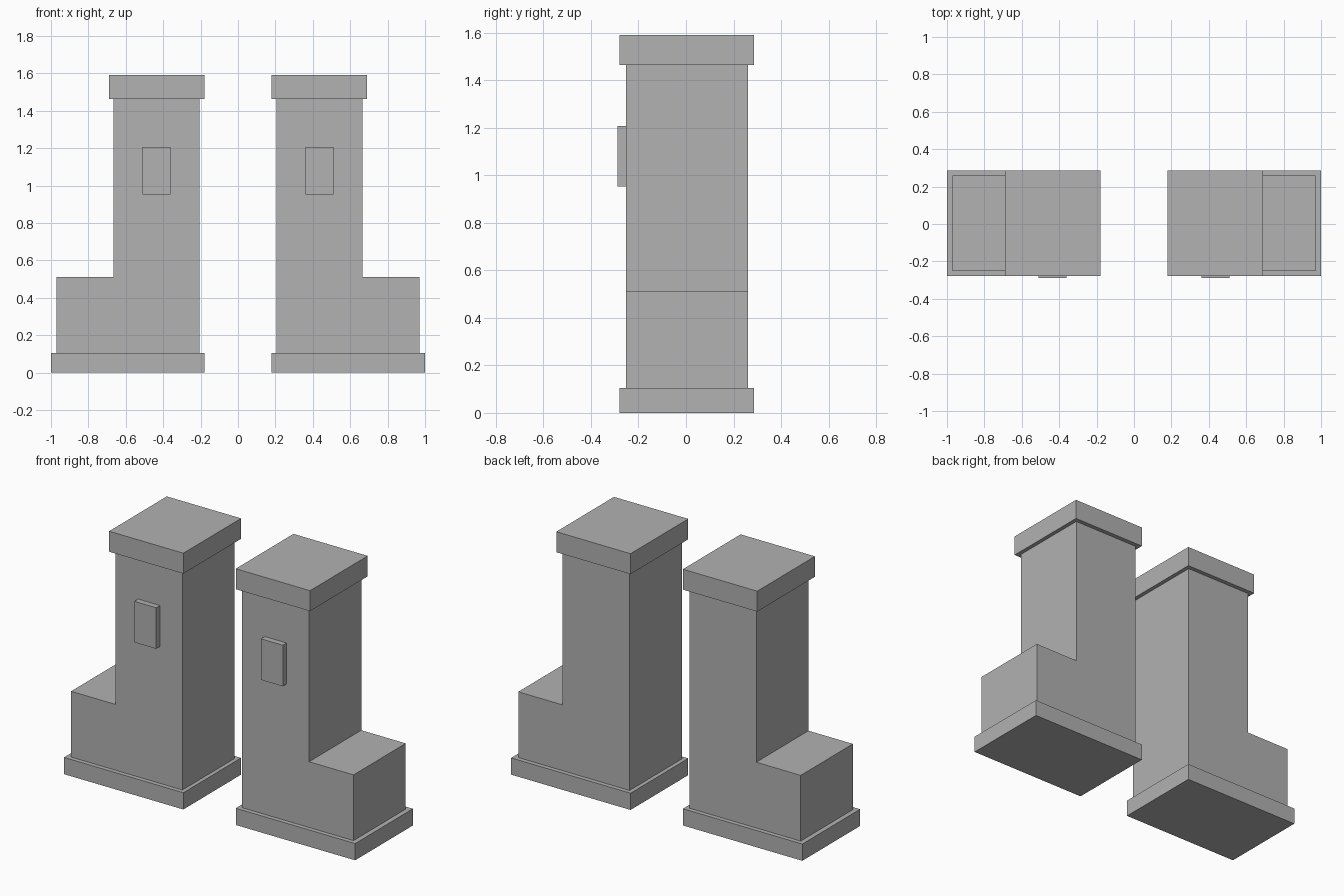
import bpy, bmesh

if "Cube" in bpy.data.objects:
    bpy.data.objects.remove(bpy.data.objects["Cube"])

grey = bpy.data.materials.new("stone_grey")
grey.diffuse_color = (0.445, 0.445, 0.445, 1)
grey.use_nodes = True
grey.node_tree.nodes["Principled BSDF"].inputs["Base Color"].default_value = grey.diffuse_color

YC = 0.004  # depth centre of the pillars


def prism(name, outline, y0, y1, side):
    """Extrude an x-z outline from y0 to y1, mirrored across x by side."""
    bm = bmesh.new()
    face = bm.faces.new([bm.verts.new((side * x, y0, z)) for x, z in outline])
    ext = bmesh.ops.extrude_face_region(bm, geom=[face])
    verts = [v for v in ext["geom"] if isinstance(v, bmesh.types.BMVert)]
    bmesh.ops.translate(bm, verts=verts, vec=(0, y1 - y0, 0))
    bmesh.ops.recalc_face_normals(bm, faces=bm.faces)
    mesh = bpy.data.meshes.new(name)
    bm.to_mesh(mesh)
    bm.free()
    mesh.materials.append(grey)
    obj = bpy.data.objects.new(name, mesh)
    bpy.context.collection.objects.link(obj)


def box(x0, x1, z0, z1):
    return [(x0, z0), (x1, z0), (x1, z1), (x0, z1)]


for label, side in (("left", -1), ("right", 1)):
    # Plinth and cap share the same overhang
    prism(label + "_plinth", box(0.18, 1.0, 0, 0.104), YC - 0.283, YC + 0.283, side)
    prism(label + "_cap", box(0.18, 0.69, 1.464, 1.591), YC - 0.283, YC + 0.283, side)
    # L-shaped pillar with a low outer step
    prism(label + "_pillar",
          [(0.205, 0.104), (0.97, 0.104), (0.97, 0.512), (0.665, 0.512),
           (0.665, 1.464), (0.205, 1.464)],
          YC - 0.256, YC + 0.256, side)
    # Raised plaque on the front
    prism(label + "_plaque", box(0.36, 0.51, 0.953, 1.208), -0.289, YC - 0.256, side)
